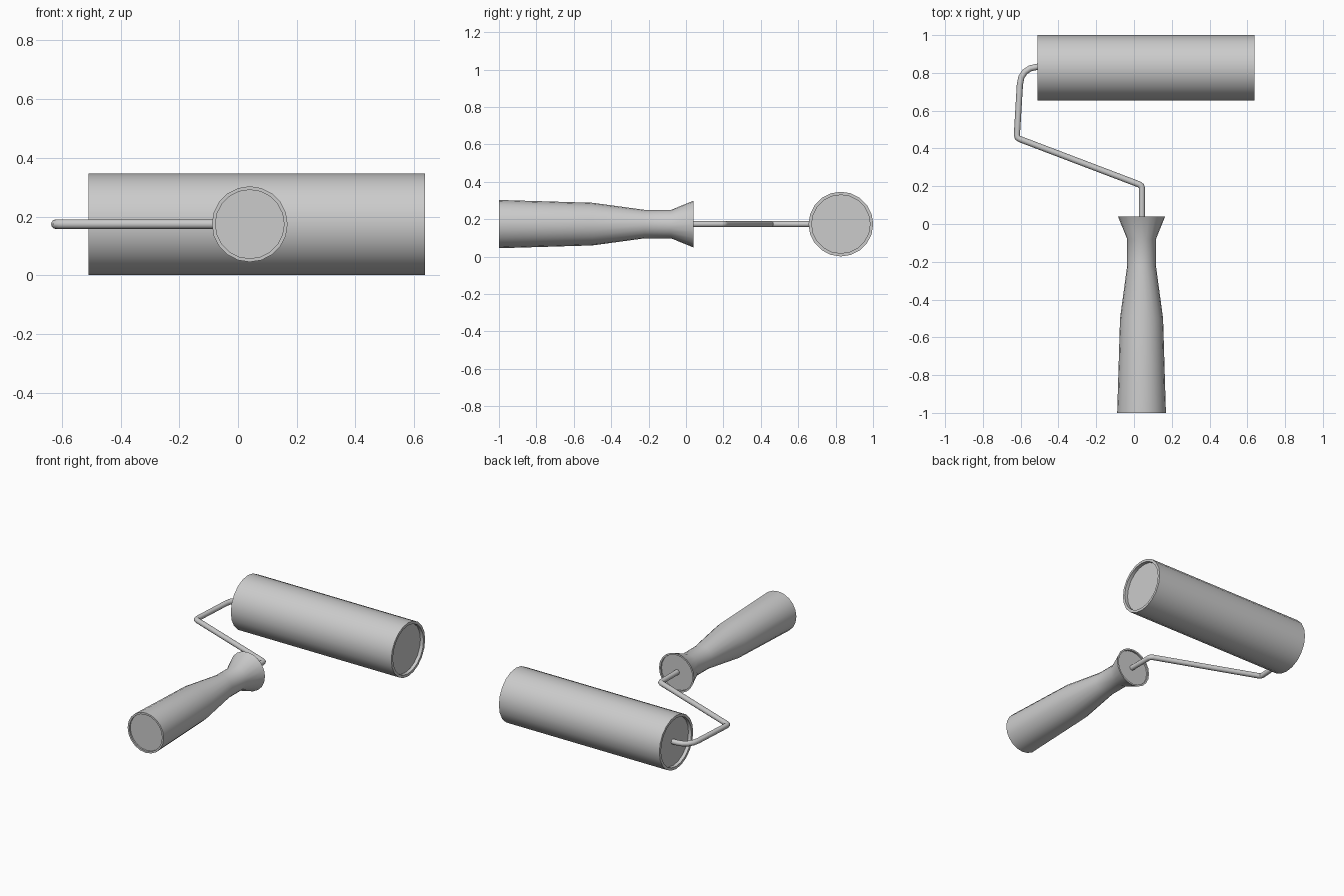
import bpy, bmesh, math
from mathutils import Vector

cube = bpy.data.objects.get("Cube")
if cube:
    bpy.data.objects.remove(cube, do_unlink=True)

MID_Z = 0.174
SIDES = 20
COLOUR = (0.6, 0.6, 0.6, 1)

grey = bpy.data.materials.new("plain grey")
grey.use_nodes = True
grey.diffuse_color = COLOUR
grey.node_tree.nodes["Principled BSDF"].inputs["Base Color"].default_value = COLOUR


def smooth(obj):
    bpy.ops.object.select_all(action="DESELECT")
    obj.select_set(True)
    bpy.context.view_layer.objects.active = obj
    bpy.ops.object.shade_smooth_by_angle(angle=math.radians(35))


def turned(name, profile, origin, axis):
    """Turn (distance along axis, radius) pairs about an axis, capping both ends."""
    axis = Vector(axis)
    up = Vector((0, 0, 1))
    side = up.cross(axis)
    bm = bmesh.new()
    rings = []
    for dist, radius in profile:
        ring = []
        for i in range(SIDES):
            a = math.tau * i / SIDES
            offset = up * math.cos(a) + side * math.sin(a)
            ring.append(bm.verts.new(Vector(origin) + axis * dist + offset * radius))
        rings.append(ring)
    for r0, r1 in zip(rings, rings[1:]):
        for i in range(SIDES):
            j = (i + 1) % SIDES
            bm.faces.new((r0[i], r0[j], r1[j], r1[i]))
    bm.faces.new(rings[0])
    bm.faces.new(rings[-1])
    bmesh.ops.recalc_face_normals(bm, faces=bm.faces)
    mesh = bpy.data.meshes.new(name)
    bm.to_mesh(mesh)
    bm.free()
    mesh.materials.append(grey)
    obj = bpy.data.objects.new(name, mesh)
    bpy.context.collection.objects.link(obj)
    smooth(obj)


# Roller sleeve with a recessed disc in each end
left, right, recess = -0.51, 0.637, 0.022
turned("roller_sleeve",
       [(left + recess, 0.156), (left, 0.156), (left, 0.173),
        (right, 0.173), (right, 0.156), (right - recess, 0.156)],
       (0, 0.828, MID_Z), (1, 0, 0))

# Handle: tapered grip, narrow neck and flared collar, ends slightly recessed
turned("handle",
       [(-0.99, 0.117), (-1.0, 0.117), (-1.0, 0.129), (-0.5, 0.114),
        (-0.22, 0.076), (-0.08, 0.076), (0.04, 0.125), (0.04, 0.114), (0.03, 0.114)],
       (0.04, 0, MID_Z), (0, 1, 0))

# Bent wire frame joining the handle to the roller
path = [(0.042, 0.0), (0.042, 0.19), (0.038, 0.202), (0.026, 0.21),
        (-0.603, 0.449), (-0.616, 0.457), (-0.62, 0.472), (-0.604, 0.74),
        (-0.596, 0.778), (-0.577, 0.806), (-0.55, 0.824), (-0.512, 0.832), (-0.475, 0.832)]
curve = bpy.data.curves.new("wire_frame", "CURVE")
curve.dimensions = "3D"
curve.bevel_depth = 0.0165
curve.bevel_resolution = 4
curve.use_fill_caps = True
spline = curve.splines.new("POLY")
spline.points.add(len(path) - 1)
for point, (x, y) in zip(spline.points, path):
    point.co = (x, y, MID_Z, 1)
curve.materials.append(grey)
wire = bpy.data.objects.new("wire_frame", curve)
bpy.context.collection.objects.link(wire)
bpy.ops.object.select_all(action="DESELECT")
wire.select_set(True)
bpy.context.view_layer.objects.active = wire
bpy.ops.object.convert(target="MESH")
smooth(bpy.context.view_layer.objects.active)
